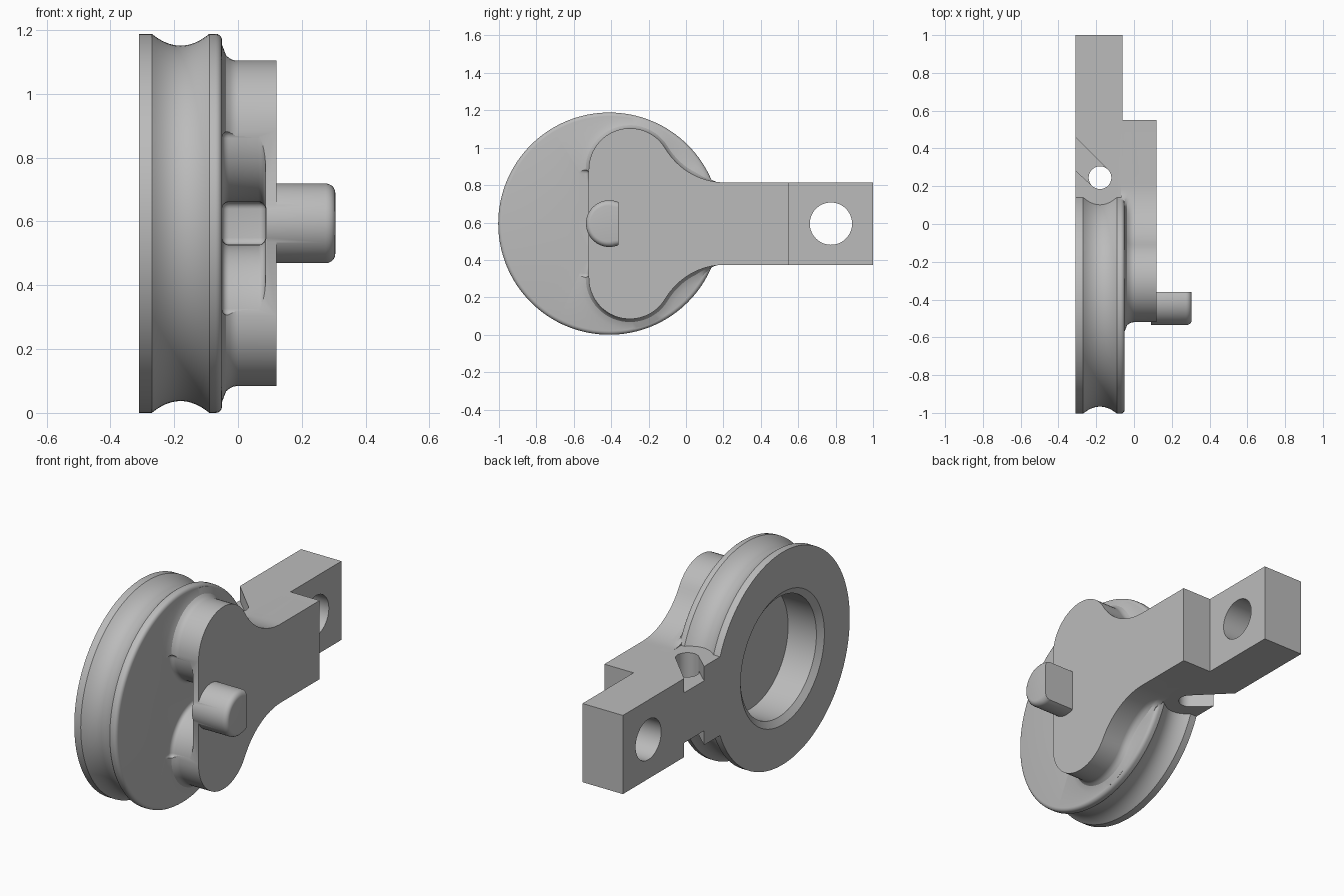
import bpy, bmesh
from math import sin, cos, pi, atan2, sqrt

if "Cube" in bpy.data.objects:
    bpy.data.objects.remove(bpy.data.objects["Cube"])

MID = 0.594            # height of the wheel and arm axis
WHEEL_Y = -0.41        # wheel centre
WHEEL_R = 0.594

grey = bpy.data.materials.new("plain_grey")
grey.use_nodes = True
grey.diffuse_color = (0.5, 0.5, 0.5, 1)
grey.node_tree.nodes["Principled BSDF"].inputs["Base Color"].default_value = (0.5, 0.5, 0.5, 1)


def loft(name, rings):
    """Closed solid through equal-length rings, capped at both ends."""
    bm = bmesh.new()
    loops = [[bm.verts.new(p) for p in ring] for ring in rings]
    n = len(loops[0])
    for a, b in zip(loops, loops[1:]):
        for i in range(n):
            j = (i + 1) % n
            bm.faces.new((a[i], a[j], b[j], b[i]))
    bm.faces.new(loops[0])
    bm.faces.new(loops[-1])
    bmesh.ops.recalc_face_normals(bm, faces=bm.faces)
    mesh = bpy.data.meshes.new(name)
    bm.to_mesh(mesh)
    bm.free()
    mesh.materials.append(grey)
    obj = bpy.data.objects.new(name, mesh)
    bpy.context.collection.objects.link(obj)
    return obj


def circle(a, b, r, n=64):
    return [(a + r * cos(2 * pi * i / n), b + r * sin(2 * pi * i / n)) for i in range(n)]


def prism_x(name, outline, x0, x1):
    return loft(name, [[(x, y, z) for y, z in outline] for x in (x0, x1)])


def prism_z(name, outline, z0, z1):
    return loft(name, [[(x, y, z) for x, y in outline] for z in (z0, z1)])


def apply(obj, mod):
    bpy.context.view_layer.objects.active = obj
    bpy.ops.object.modifier_apply(modifier=mod.name)


def bevel(obj, width, segments):
    mod = obj.modifiers.new("Bevel", 'BEVEL')
    mod.width, mod.segments = width, segments
    mod.limit_method, mod.angle_limit = 'ANGLE', 0.8
    apply(obj, mod)


def combine(obj, other, operation):
    mod = obj.modifiers.new("Boolean", 'BOOLEAN')
    mod.operation, mod.solver, mod.object = operation, 'EXACT', other
    apply(obj, mod)
    bpy.data.objects.remove(other)


# Grooved wheel with a blind bore on the -x face
groove = [(-0.18 + 0.09 * t / 8, WHEEL_R - 0.037 * (1 - (t / 8) ** 2)) for t in range(-8, 9)]
profile = [(-0.11, 0.335), (-0.285, 0.335), (-0.31, 0.37), (-0.31, WHEEL_R)] + groove
profile += [(-0.05 - 0.02 * (1 - sin(a * pi / 8)), WHEEL_R - 0.02 * (1 - cos(a * pi / 8))) for a in range(5)]
profile += [(-0.05, 0.2)]
wheel = loft("pulley_bracket", [[(x, y, z) for y, z in circle(WHEEL_Y, MID, r, 128)] for x, r in profile])

# Two-lobed arm plate: each outline point carries its outward normal
LOBE_Y, LOBE_Z, LOBE_R = -0.3, 0.29, 0.22
NECK_Y, NECK_R, HALF = 0.21, 0.373, 0.22
join = atan2(HALF + NECK_R - LOBE_Z, NECK_Y - LOBE_Y)
half = []
for i in range(25):
    a = pi + (join - pi) * i / 24
    half.append((LOBE_Y + LOBE_R * cos(a), LOBE_Z + LOBE_R * sin(a), cos(a), sin(a)))
for i in range(1, 17):
    a = pi + join + (pi / 2 - join) * i / 16
    half.append((NECK_Y + NECK_R * cos(a), HALF + NECK_R + NECK_R * sin(a), -cos(a), -sin(a)))
half.append((0.5, HALF, 0, 1))
outline = half + [(y, -z, ny, -nz) for y, z, ny, nz in reversed(half)]


def plate_ring(x, grow):
    ring = []
    for y, z, ny, nz in outline:
        g = grow * min(1, max(0, (0.15 - y) / 0.1))
        ring.append((x, y + ny * g, MID + z + nz * g))
    return ring


# The plate flares in a fillet where it meets the wheel
steps = [(-0.07, 0.05)]
steps += [(-0.05 + 0.05 * sin(i * pi / 12), 0.05 * (1 - sqrt(1 - (1 - sin(i * pi / 12)) ** 2))
           if i else 0.05) for i in range(7)]
steps += [(0.12, 0)]
plate = loft("arm_plate", [plate_ring(x, g) for x, g in steps])

# Flared slot between the lobes, behind a thin front lip
SLOT = 0.067
flare = [(-0.75, 0.29), (LOBE_Y - LOBE_R, 0.29)]
for i in range(1, 17):
    a = pi + pi / 2 * i / 16
    flare.append((LOBE_Y + LOBE_R * cos(a), LOBE_Z + (LOBE_Z - SLOT) * sin(a)))
flare.append((-0.1, SLOT))
slot_shape = [(y, MID + z) for y, z in flare] + [(y, MID - z) for y, z in reversed(flare)]
slot = prism_x("slot_cutter", slot_shape, -0.05, 0.086)
bevel(slot, 0.038, 5)
combine(plate, slot, 'DIFFERENCE')

# Stepped mounting arm
arm = prism_z("mounting_arm", [(-0.31, 0.05), (-0.31, 1), (-0.06, 1), (-0.06, 0.55),
                               (0.12, 0.55), (0.12, 0.05)], MID - HALF, MID + HALF)

# D-shaped peg with a rounded end
a0 = 1.16
peg_shape = [(WHEEL_Y + 0.125 * cos(a0 + (2 * pi - 2 * a0) * i / 32),
              MID + 0.125 * sin(a0 + (2 * pi - 2 * a0) * i / 32)) for i in range(33)]
rounding = [(0.09, 1), (0.275, 1)]
rounding += [(0.275 + 0.03 * sin(i * pi / 10), 1 - 0.24 * (1 - cos(i * pi / 10))) for i in range(1, 6)]
peg = loft("peg", [[(x, -0.44 + (y + 0.44) * (s if y < -0.37 else 1), MID + (z - MID) * s)
                    for y, z in peg_shape] for x, s in rounding])

for part in (arm, plate, peg):
    combine(wheel, part, 'UNION')

# Mounting hole, cord hole and the slanted cord notches above and below
combine(wheel, prism_x("mount_hole_cutter", circle(0.775, MID, 0.113), -0.5, 0.3), 'DIFFERENCE')
combine(wheel, prism_z("cord_hole_cutter", circle(-0.18, 0.245, 0.06, 48), -0.2, 1.4), 'DIFFERENCE')
notch = [(-0.138, 0.287), (-0.4, 0.55), (-0.4, 0.365), (-0.222, 0.203)]
for z0, z1 in ((MID + 0.14, MID + 0.3), (MID - 0.3, MID - 0.14)):
    combine(wheel, prism_z("notch_cutter", notch, z0, z1), 'DIFFERENCE')

# Smooth curved surfaces, crisp edges
bpy.ops.object.select_all(action='DESELECT')
wheel.select_set(True)
bpy.context.view_layer.objects.active = wheel
bpy.ops.object.shade_smooth_by_angle(angle=0.5)
